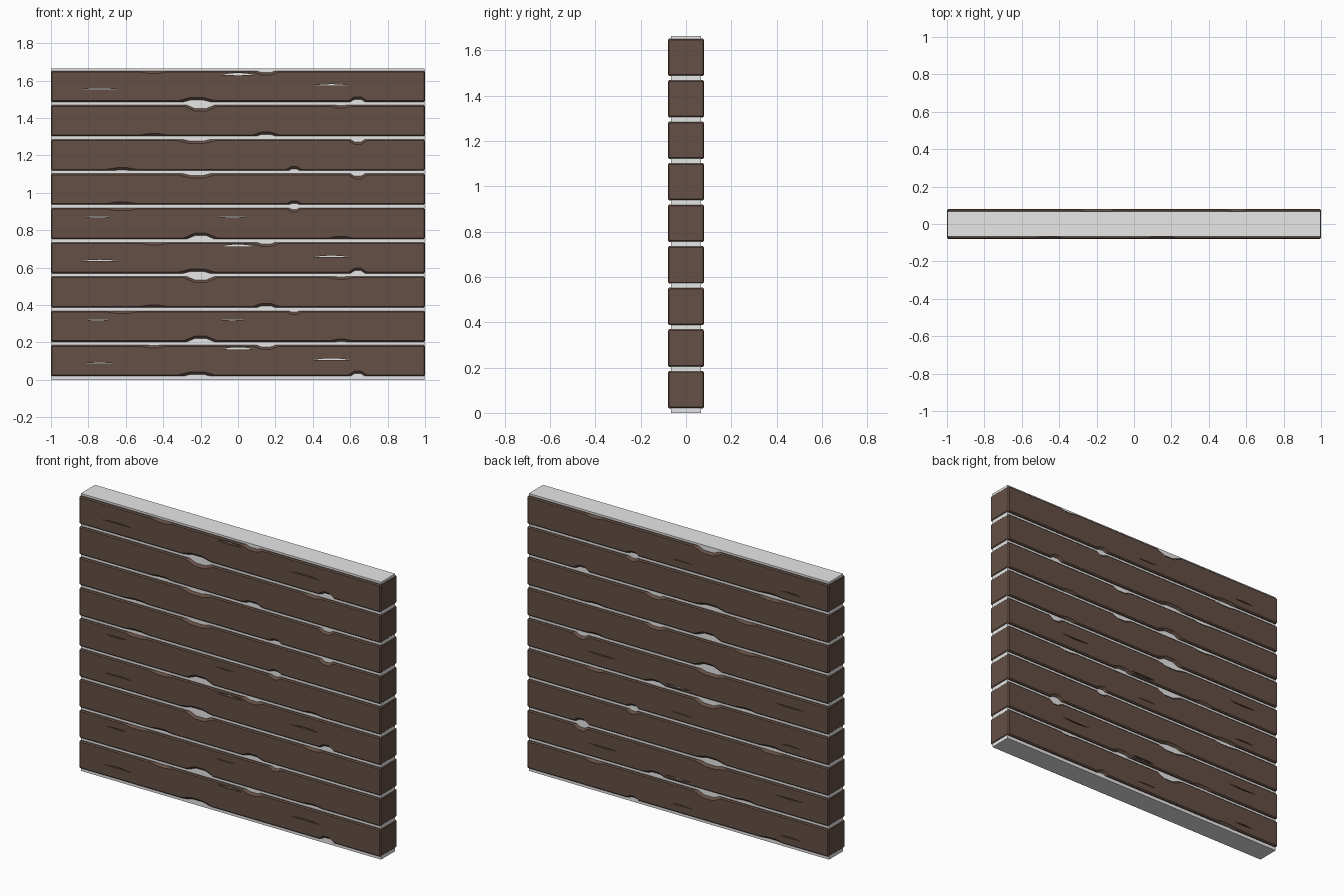
import bpy, bmesh, math
from mathutils import Matrix

if "Cube" in bpy.data.objects:
    bpy.data.objects.remove(bpy.data.objects["Cube"])

def material(name, rgb):
    m = bpy.data.materials.new(name)
    m.diffuse_color = (*rgb, 1)
    m.use_nodes = True
    m.node_tree.nodes["Principled BSDF"].inputs["Base Color"].default_value = m.diffuse_color
    return m

brown = material("dark_brown_wood", (0.128, 0.079, 0.058))
grey = material("pale_grey_filler", (0.8, 0.8, 0.8))

H = 0.08          # half thickness of the master beam
BASE = 0.006      # normal edge chamfer
# chips on each long edge: (x, half width, depth)
# edge order: front-bottom, front-top, back-top, back-bottom
CHIPS = [
    [(-0.22, 0.10, 0.022), (0.64, 0.05, 0.026)],
    [(-0.45, 0.07, 0.014), (0.15, 0.07, 0.022)],
    [(-0.20, 0.09, 0.030), (0.55, 0.06, 0.014)],
    [(-0.62, 0.08, 0.014), (0.30, 0.04, 0.020)],
]
CORNERS = [(-1, -1), (-1, 1), (1, 1), (1, -1)]

def chamfer(edge, x):
    d = BASE
    for cx, w, depth in CHIPS[edge]:
        t = abs(x - cx) / w
        if t < 1:
            d = max(d, BASE + (depth - BASE) * min(1, (1 - t) / 0.65))
    return d

def new_object(name, bm, mat=None):
    bmesh.ops.recalc_face_normals(bm, faces=bm.faces)
    me = bpy.data.meshes.new(name)
    bm.to_mesh(me)
    bm.free()
    if mat:
        me.materials.append(mat)
    ob = bpy.data.objects.new(name, me)
    bpy.context.collection.objects.link(ob)
    return ob

def master_beam():
    xs = {-1 + BASE, 1 - BASE}
    for edge in CHIPS:
        for cx, w, _ in edge:
            xs.update(round(cx + k * w, 4) for k in (-1, -0.35, 0.35, 1))
    # stations: (x, inset); the two ends are pulled in for the end chamfer
    stations = [(-1, BASE)] + [(x, 0) for x in sorted(xs)] + [(1, BASE)]
    bm = bmesh.new()
    rings = []
    for x, inset in stations:
        h = H - inset
        ring = []
        for e, (sy, sz) in enumerate(CORNERS):
            d = chamfer(e, x) * (0.5 if inset else 1)
            on_z = (x, sy * (h - d), sz * h)
            on_y = (x, sy * h, sz * (h - d))
            ring += [on_z, on_y] if e % 2 == 0 else [on_y, on_z]
        rings.append([bm.verts.new(p) for p in ring])
    for a, b in zip(rings, rings[1:]):
        for i in range(8):
            j = (i + 1) % 8
            bm.faces.new((a[i], a[j], b[j], b[i]))
    bm.faces.new(rings[0])
    bm.faces.new(rings[-1])
    return new_object("master_beam", bm, brown)

def crack_cutter():
    # (side, x, z, half length, half width, bow)
    cracks = [(-1, -0.74, -0.013, 0.10, 0.003, 0.003),
              (-1, 0.50, 0.008, 0.10, 0.0035, 0.004),
              (-1, 0.00, 0.063, 0.085, 0.006, 0.003),
              (1, -0.75, -0.033, 0.07, 0.003, 0.003),
              (1, -0.03, -0.033, 0.07, 0.002, 0.002)]
    bm = bmesh.new()
    for side, cx, cz, l, w, bow in cracks:
        top = [(t, w * (1 - t * t)) for t in (-1, -0.5, 0, 0.5, 1)]
        outline = top + [(t, -v) for t, v in reversed(top[1:-1])]
        loops = [[bm.verts.new((cx + t * l, side * y, cz + v - bow * t * t))
                  for t, v in outline] for y in (H + 0.01, H - 0.014)]
        n = len(outline)
        for i in range(n):
            j = (i + 1) % n
            bm.faces.new((loops[0][i], loops[0][j], loops[1][j], loops[1][i]))
        bm.faces.new(loops[0])
        bm.faces.new(loops[1])
    ob = new_object("crack_cutter", bm, brown)
    ob.hide_render = True
    return ob

# carve the cracks into the master beam
master, cutter = master_beam(), crack_cutter()
mod = master.modifiers.new("cracks", 'BOOLEAN')
mod.operation, mod.solver, mod.object = 'DIFFERENCE', 'EXACT', cutter
dg = bpy.context.evaluated_depsgraph_get()
carved = bpy.data.meshes.new_from_object(master.evaluated_get(dg))
bpy.data.objects.remove(master)
bpy.data.objects.remove(cutter)

# nine stacked beams, each a quarter-turned copy so the wear differs
for row, turn in enumerate([0, 2, 3, 0, 2, 1, 1, 3, 0]):
    me = carved.copy()
    me.transform(Matrix.Diagonal((1, 1, 1.035, 1)) @
                 Matrix.Rotation(-turn * math.pi / 2, 4, 'X'))
    me.transform(Matrix.Translation((0, 0, 0.103 + 0.1833 * row)))
    ob = bpy.data.objects.new(f"beam_{row + 1}", me)
    bpy.context.collection.objects.link(ob)

# pale filler slab showing between the beams
bm = bmesh.new()
bmesh.ops.create_cube(bm, size=1)
bmesh.ops.transform(bm, verts=bm.verts, matrix=Matrix.Translation((0, 0, 0.832)) @
                    Matrix.Diagonal((1.992, 0.134, 1.664, 1)))
new_object("filler_core", bm, grey)
